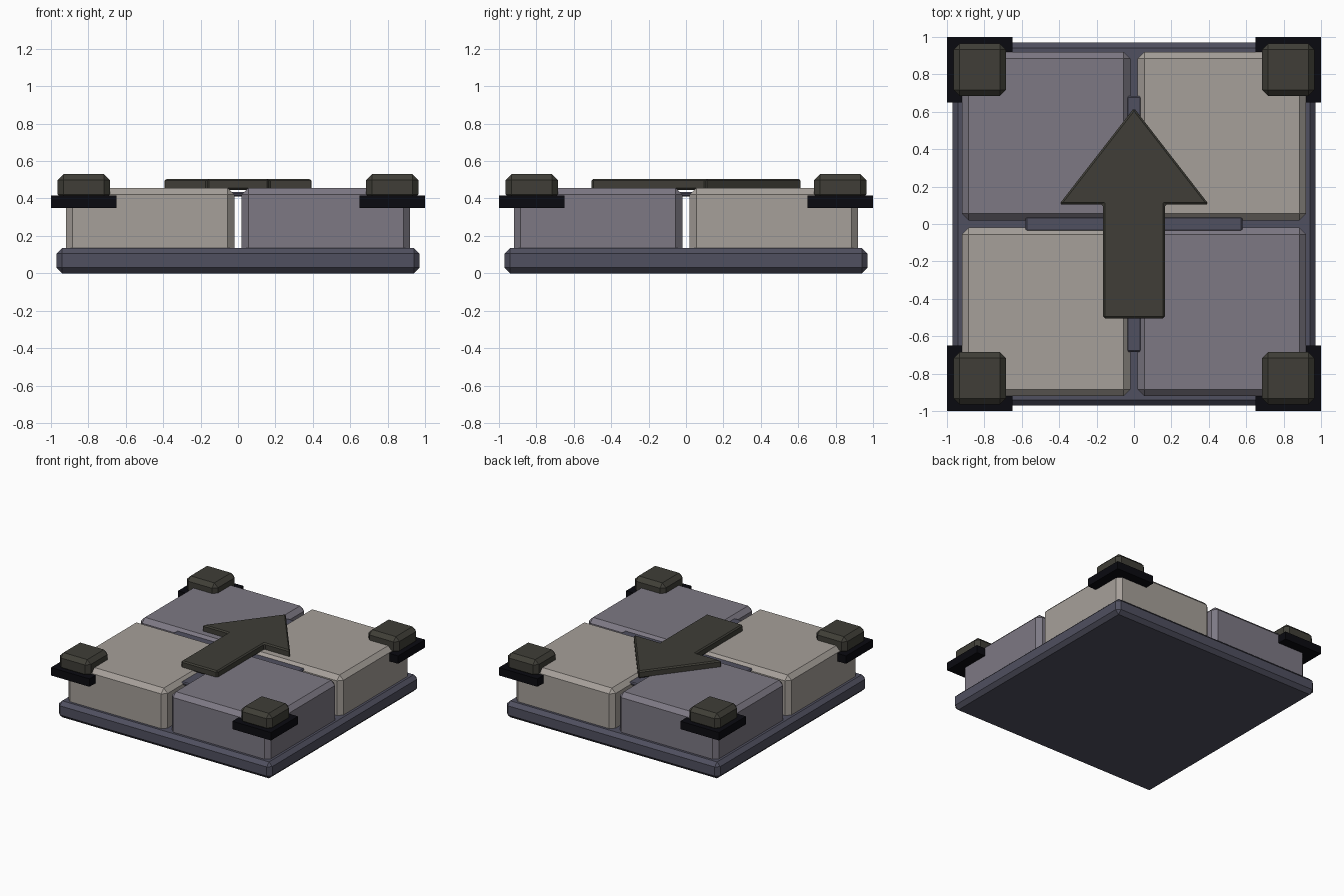
import bpy, bmesh

if "Cube" in bpy.data.objects:
    bpy.data.objects.remove(bpy.data.objects["Cube"])


def material(name, rgb):
    m = bpy.data.materials.new(name)
    m.diffuse_color = (*rgb, 1)
    m.use_nodes = True
    m.node_tree.nodes["Principled BSDF"].inputs["Base Color"].default_value = m.diffuse_color
    return m


slate = material("slate", (0.08, 0.08, 0.115))
dark_stone = material("dark_stone", (0.205, 0.19, 0.23))
light_stone = material("light_stone", (0.38, 0.35, 0.32))
iron = material("iron", (0.05, 0.048, 0.038))
black = material("black", (0.003, 0.003, 0.005))


def prism(name, points, z0, z1, mat, bevel=0):
    """Extrude a flat outline from z0 to z1, with single-step chamfers."""
    bm = bmesh.new()
    face = bm.faces.new([bm.verts.new((x, y, z0)) for x, y in points])
    top = bmesh.ops.extrude_face_region(bm, geom=[face])["geom"]
    bmesh.ops.translate(bm, vec=(0, 0, z1 - z0),
                        verts=[g for g in top if isinstance(g, bmesh.types.BMVert)])
    bmesh.ops.recalc_face_normals(bm, faces=bm.faces)
    mesh = bpy.data.meshes.new(name)
    bm.to_mesh(mesh)
    bm.free()
    mesh.materials.append(mat)
    ob = bpy.data.objects.new(name, mesh)
    bpy.context.collection.objects.link(ob)
    if bevel:
        mod = ob.modifiers.new("chamfer", 'BEVEL')
        mod.width = bevel
        mod.segments = 1
    return ob


def box(name, cx, cy, sx, sy, z0, z1, mat, bevel=0):
    x, y = sx / 2, sy / 2
    pts = [(cx - x, cy - y), (cx + x, cy - y), (cx + x, cy + y), (cx - x, cy + y)]
    return prism(name, pts, z0, z1, mat, bevel)


# Base slab
box("base", 0, 0, 1.94, 1.94, 0, 0.135, slate, 0.03)

# Four tiles in a checker, each with a corner bracket and a stud
for sx in (-1, 1):
    for sy in (-1, 1):
        tag = ("front" if sy < 0 else "back") + ("_left" if sx < 0 else "_right")
        stone = light_stone if sx == sy else dark_stone
        box("tile_" + tag, sx * 0.47, sy * 0.47, 0.9, 0.9, 0.1, 0.455, stone, 0.035)
        box("bracket_" + tag, sx * 0.825, sy * 0.825, 0.35, 0.35, 0.35, 0.415, black)
        box("stud_" + tag, sx * 0.825, sy * 0.825, 0.28, 0.28, 0.39, 0.53, iron, 0.032)

# Strips laid in the gaps between the tiles
box("strip_across", 0, 0, 1.16, 0.08, 0.41, 0.435, slate, 0.008)
box("strip_along", 0, 0, 0.08, 1.37, 0.41, 0.435, slate, 0.008)

# Direction arrow on top
half = [(0.165, -0.505), (0.165, 0.105), (0.4, 0.105)]
outline = half + [(0, 0.62)] + [(-x, y) for x, y in reversed(half)]
prism("arrow", outline, 0.445, 0.505, iron, 0.01)
